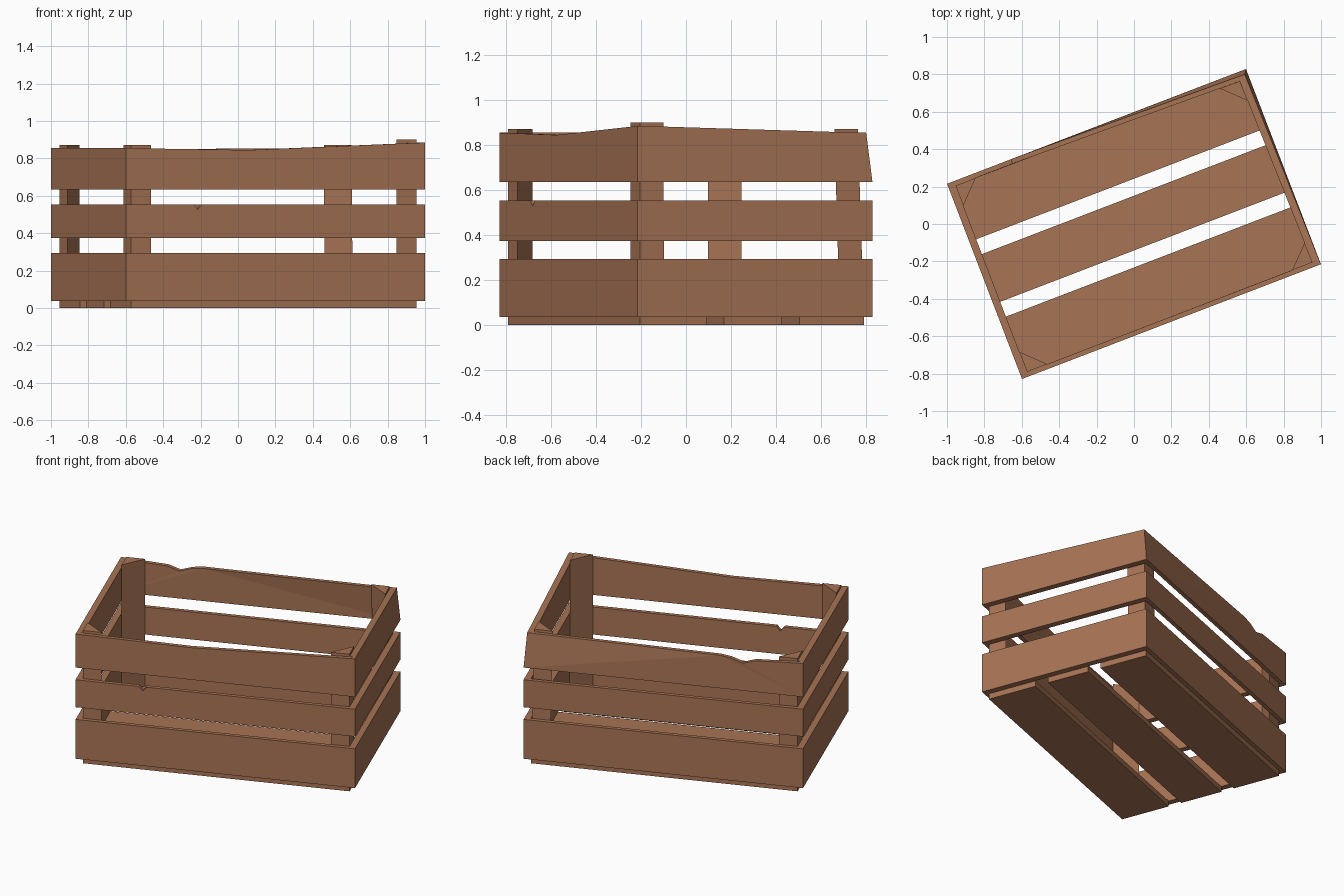
import bpy, bmesh, math
from mathutils import Matrix, Vector

if "Cube" in bpy.data.objects:
    bpy.data.objects.remove(bpy.data.objects["Cube"])

TURN = Matrix.Rotation(math.radians(21), 3, 'Z')
HX, HY = 0.856, 0.559        # outer half length and half width
TX, TY = 0.039, 0.026        # thickness of short and long walls
IX, IY = HX - TX, HY - TY    # inner half sizes
LOW, MID, TOP = (0.037, 0.295), (0.375, 0.555), (0.635, 0.855)

wood = bpy.data.materials.new("brown_wood")
wood.diffuse_color = (0.39, 0.175, 0.09, 1)
wood.use_nodes = True
wood.node_tree.nodes["Principled BSDF"].inputs["Base Color"].default_value = wood.diffuse_color


def clamp(v):
    return max(0.0, min(1.0, v))


def warp(p):
    """Lean the worn back right corner inward near the rim, then turn the crate."""
    k = clamp((p.z - 0.635) / 0.22) * clamp((p.x + 0.45) / 1.306) * clamp((p.y + HY) / (2 * HY))
    return TURN @ (p + Vector((-0.016 * k, -0.024 * k, 0)))


def prism(name, outline, offset):
    """Extrude a closed outline of 3D points by an offset vector."""
    bm = bmesh.new()
    face = bm.faces.new([bm.verts.new(p) for p in outline])
    new = bmesh.ops.extrude_face_region(bm, geom=[face])["geom"]
    bmesh.ops.translate(bm, verts=[g for g in new if isinstance(g, bmesh.types.BMVert)], vec=offset)
    for v in bm.verts:
        v.co = warp(v.co)
    bmesh.ops.triangulate(bm, faces=[f for f in bm.faces if len(f.verts) > 4])
    bmesh.ops.recalc_face_normals(bm, faces=bm.faces)
    me = bpy.data.meshes.new(name)
    bm.to_mesh(me)
    bm.free()
    me.materials.append(wood)
    ob = bpy.data.objects.new(name, me)
    bpy.context.collection.objects.link(ob)


def long_plank(name, side, z0, rim):
    """Front (side -1) or back (side 1) board with a rim of (x, z) points."""
    pts = [(-HX, z0)] + [(HX, z0)] + rim[::-1]
    prism(name, [(x, side * HY, z) for x, z in pts], (0, -side * TY, 0))


def short_plank(name, side, z0, rim):
    """Left (side -1) or right (side 1) board fitted between the long ones."""
    pts = [(-IY, z0)] + [(IY, z0)] + rim[::-1]
    prism(name, [(side * HX, y, z) for y, z in pts], (-side * TX, 0, 0))


def flat(h, z):
    return [(-h, z), (h, z)]


# Wall boards, with chips and a sagging, worn rim
long_rims = {
    ("middle", -1): [(-HX, 0.555), (-0.468, 0.555), (-0.445, 0.528), (-0.42, 0.555), (HX, 0.555)],
    ("top", -1): [(-HX, 0.855), (-0.15, 0.845), (HX, 0.885)],
    ("top", 1): [(-HX, 0.855), (-0.565, 0.84), (-0.49, 0.815), (-0.415, 0.84),
                 (-0.35, 0.85), (HX, 0.855)],
}
short_rims = {("top", 1): [(-IY, 0.885), (IY, 0.855)]}
for level, (z0, z1) in {"bottom": LOW, "middle": MID, "top": TOP}.items():
    for side, long_name, short_name in ((-1, "front", "left"), (1, "back", "right")):
        long_plank(f"{long_name}_{level}_board", side, z0, long_rims.get((level, side), flat(HX, z1)))
        short_plank(f"{short_name}_{level}_board", side, z0, short_rims.get((level, side), flat(IY, z1)))

# Triangular corner posts
for sx, xn in ((-1, "left"), (1, "right")):
    for sy, yn in ((-1, "front"), (1, "back")):
        top = 0.9 if (sx, sy) == (1, -1) else 0.871
        x, y = sx * IX, sy * IY
        tri = [(x, y, 0.037), (x - sx * 0.115, y, 0.037), (x, y - sy * 0.115, 0.037)]
        prism(f"{yn}_{xn}_post", tri, (0, 0, top - 0.037))

# Floor slats
for name, y0, y1 in (("front", -IY, -0.217), ("middle", -0.132, 0.141), ("back", 0.226, IY)):
    prism(f"{name}_floor_slat", [(-IX, y0, 0), (IX, y0, 0), (IX, y1, 0), (-IX, y1, 0)], (0, 0, 0.037))
